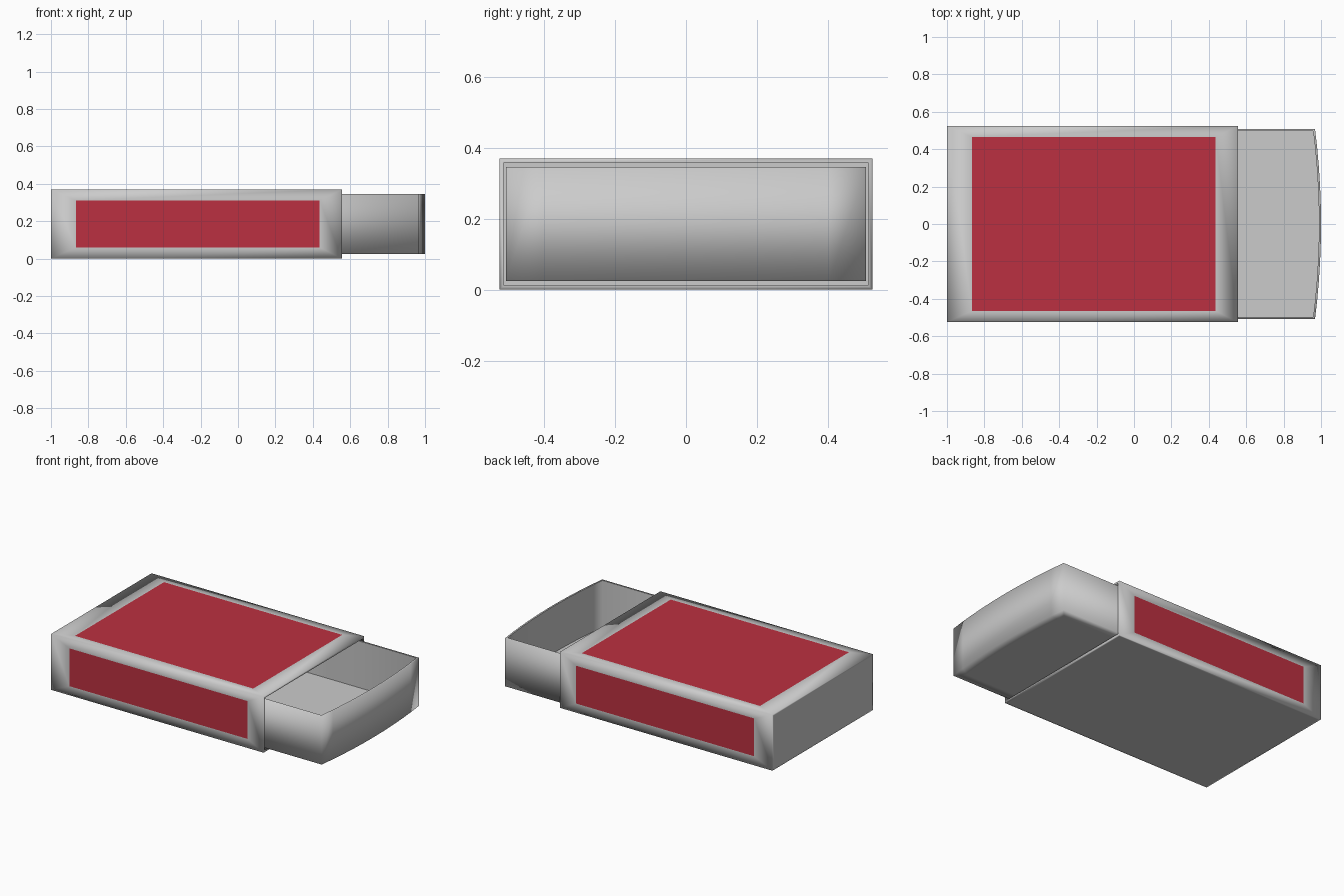
import bpy, bmesh

if "Cube" in bpy.data.objects:
    bpy.data.objects.remove(bpy.data.objects["Cube"])


def material(name, rgb):
    m = bpy.data.materials.new(name)
    m.diffuse_color = (*rgb, 1)
    m.use_nodes = True
    m.node_tree.nodes["Principled BSDF"].inputs["Base Color"].default_value = m.diffuse_color
    return m


card = material("grey card", (0.60, 0.60, 0.60))
red = material("red label", (0.50, 0.030, 0.052))


def finish(bm, name, mats):
    bm.normal_update()
    for f in bm.faces:
        f.smooth = True
    me = bpy.data.meshes.new(name)
    bm.to_mesh(me)
    bm.free()
    for m in mats:
        me.materials.append(m)
    ob = bpy.data.objects.new(name, me)
    bpy.context.collection.objects.link(ob)


def facing(bm, axis, sign):
    return max(bm.faces, key=lambda f: f.normal[axis] * sign * 10 + f.calc_center_median()[axis] * sign)


def hollow(bm, face, wall, axis, target):
    """Open a face into a thin-walled cavity with a crisp rim."""
    bmesh.ops.inset_region(bm, faces=[face], thickness=wall, use_even_offset=True)
    for e in face.edges:
        e.smooth = False
    new = bmesh.ops.extrude_discrete_faces(bm, faces=[face])["faces"][0]
    for v in new.verts:
        v.co[axis] = target
    for e in new.edges:
        e.smooth = False


# Sleeve: box with inset panels, red on the top and long sides, open at +x
X0, X1, Y, Z = -1.0, 0.555, 0.525, 0.37
bm = bmesh.new()
bmesh.ops.create_cube(bm, size=1)
for v in bm.verts:
    v.co = (X1 if v.co.x > 0 else X0, Y if v.co.y > 0 else -Y, Z if v.co.z > 0 else 0)
bm.normal_update()
panels = [facing(bm, 2, 1), facing(bm, 1, 1), facing(bm, 1, -1)]
plain = [facing(bm, 2, -1), facing(bm, 0, -1)]
mouth = facing(bm, 0, 1)
for f in panels:
    bmesh.ops.inset_region(bm, faces=[f], thickness=0.06, use_even_offset=True)
    for v in f.verts:
        v.co.x = -0.867 if v.co.x < 0 else 0.437
    f.material_index = 1
for f in plain:
    bmesh.ops.inset_region(bm, faces=[f], thickness=0.012, use_even_offset=True)
hollow(bm, mouth, 0.012, 0, -0.988)
finish(bm, "sleeve", [card, red])

# Drawer: tray with a gently bowed front, open at the top
W, N = 0.507, 10
plan = [(-0.555, W), (-0.555, -W)]
for i in range(N + 1):
    t = -1 + 2 * i / N
    plan.append((0.968 + 0.032 * (1 - t * t), W * t))
bm = bmesh.new()
top = bm.faces.new([bm.verts.new((x, y, 0.345)) for x, y in plan])
base = [bm.verts.new((x, y, 0.025)) for x, y in plan]
bottom = bm.faces.new(base[::-1])
tv = list(top.verts)
for i in range(len(plan)):
    j = (i + 1) % len(plan)
    bm.faces.new((base[i], base[j], tv[j], tv[i]))
bm.normal_update()
bmesh.ops.inset_region(bm, faces=[bottom], thickness=0.06, use_even_offset=True)
hollow(bm, top, 0.011, 2, 0.036)
finish(bm, "drawer", [card])
